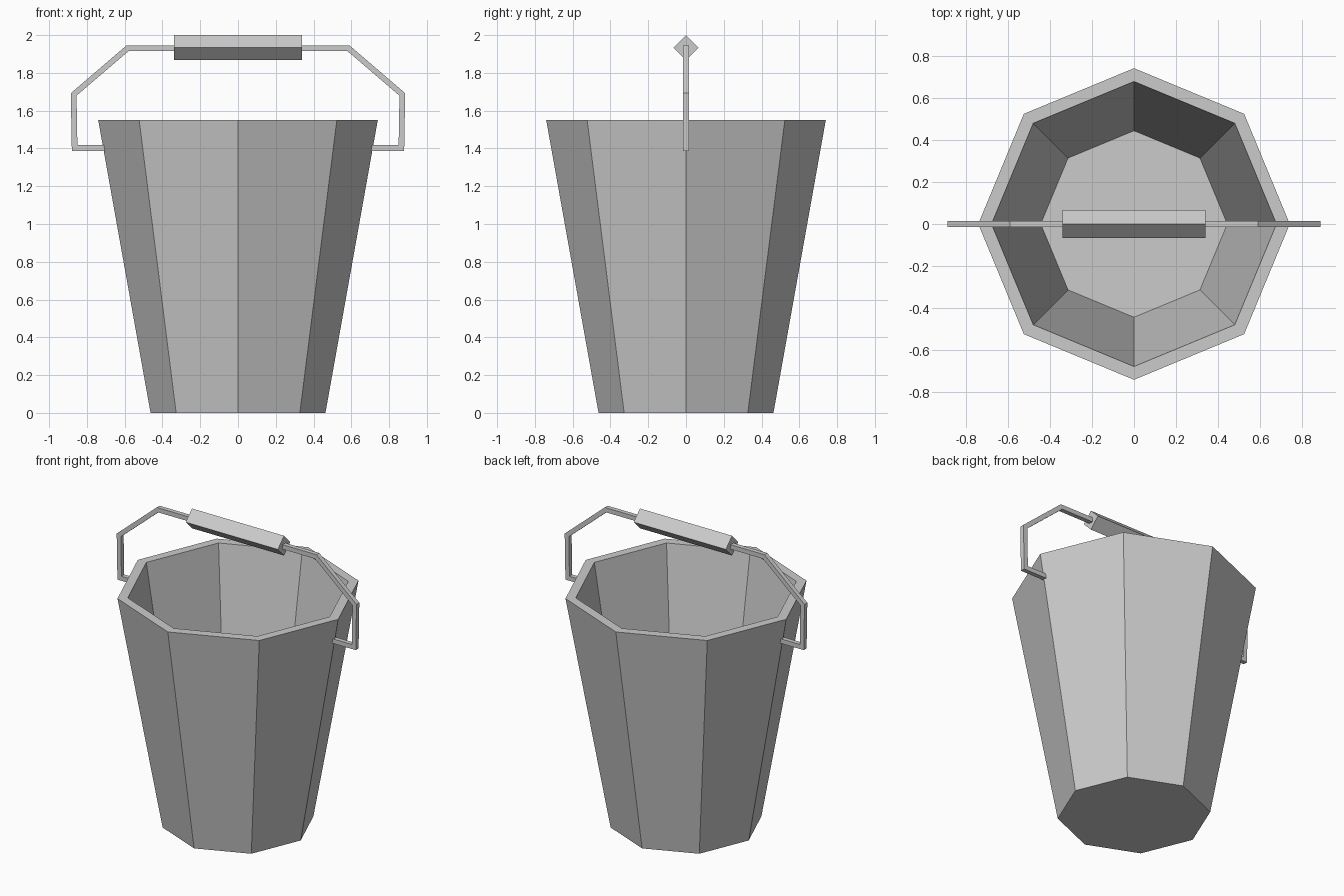
import bpy, bmesh, math
from mathutils import Vector

if "Cube" in bpy.data.objects:
    bpy.data.objects.remove(bpy.data.objects["Cube"])

SIDES = 8


def finish(bm, name):
    bmesh.ops.recalc_face_normals(bm, faces=bm.faces)
    mesh = bpy.data.meshes.new(name)
    bm.to_mesh(mesh)
    bm.free()
    obj = bpy.data.objects.new(name, mesh)
    bpy.context.collection.objects.link(obj)
    return obj


def lathe(name, profile, sides):
    """Closed faceted solid from (radius, z) rings, capped at both ends."""
    bm = bmesh.new()
    rings = [[bm.verts.new((r * math.cos(2 * math.pi * i / sides),
                            r * math.sin(2 * math.pi * i / sides), z))
              for i in range(sides)] for r, z in profile]
    for a, b in zip(rings, rings[1:]):
        for i in range(sides):
            j = (i + 1) % sides
            bm.faces.new((a[i], a[j], b[j], b[i]))
    bm.faces.new(rings[0])
    bm.faces.new(rings[-1])
    return finish(bm, name)


def mitred_bar(name, path, width):
    """Square bar following a path in the xz plane, with mitred corners."""
    pts = [Vector(p) for p in path]
    dirs = [(b - a).normalized() for a, b in zip(pts, pts[1:])]
    h = width / 2
    bm = bmesh.new()
    rings = []
    for i, p in enumerate(pts):
        d0, d1 = dirs[max(i - 1, 0)], dirs[min(i, len(dirs) - 1)]
        n0, n1 = Vector((-d0.y, d0.x)), Vector((-d1.y, d1.x))
        m = (n0 + n1).normalized()
        m *= h / m.dot(n0)
        rings.append([bm.verts.new((p.x + s * m.x, y, p.y + s * m.y))
                      for s, y in ((1, -h), (1, h), (-1, h), (-1, -h))])
    for a, b in zip(rings, rings[1:]):
        for i in range(4):
            j = (i + 1) % 4
            bm.faces.new((a[i], a[j], b[j], b[i]))
    bm.faces.new(rings[0])
    bm.faces.new(rings[-1])
    return finish(bm, name)


# Octagonal tapered bucket with a hollow inside
lathe("bucket_body", [(0.463, 0), (0.74, 1.55), (0.677, 1.55), (0.443, 0.14)], SIDES)

# Carrying handle, mirrored path from one rim pivot to the other
half = [(0.69, 1.402), (0.865, 1.402), (0.87, 1.686), (0.584, 1.931)]
path = [(-x, z) for x, z in half] + half[::-1]
mitred_bar("handle", path, 0.03)

# Square grip turned on its edge
grip = lathe("grip", [(0.066, -0.34), (0.066, 0.34)], 4)
grip.rotation_euler = (0, math.pi / 2, 0)
grip.location = (0, 0, 1.934)
